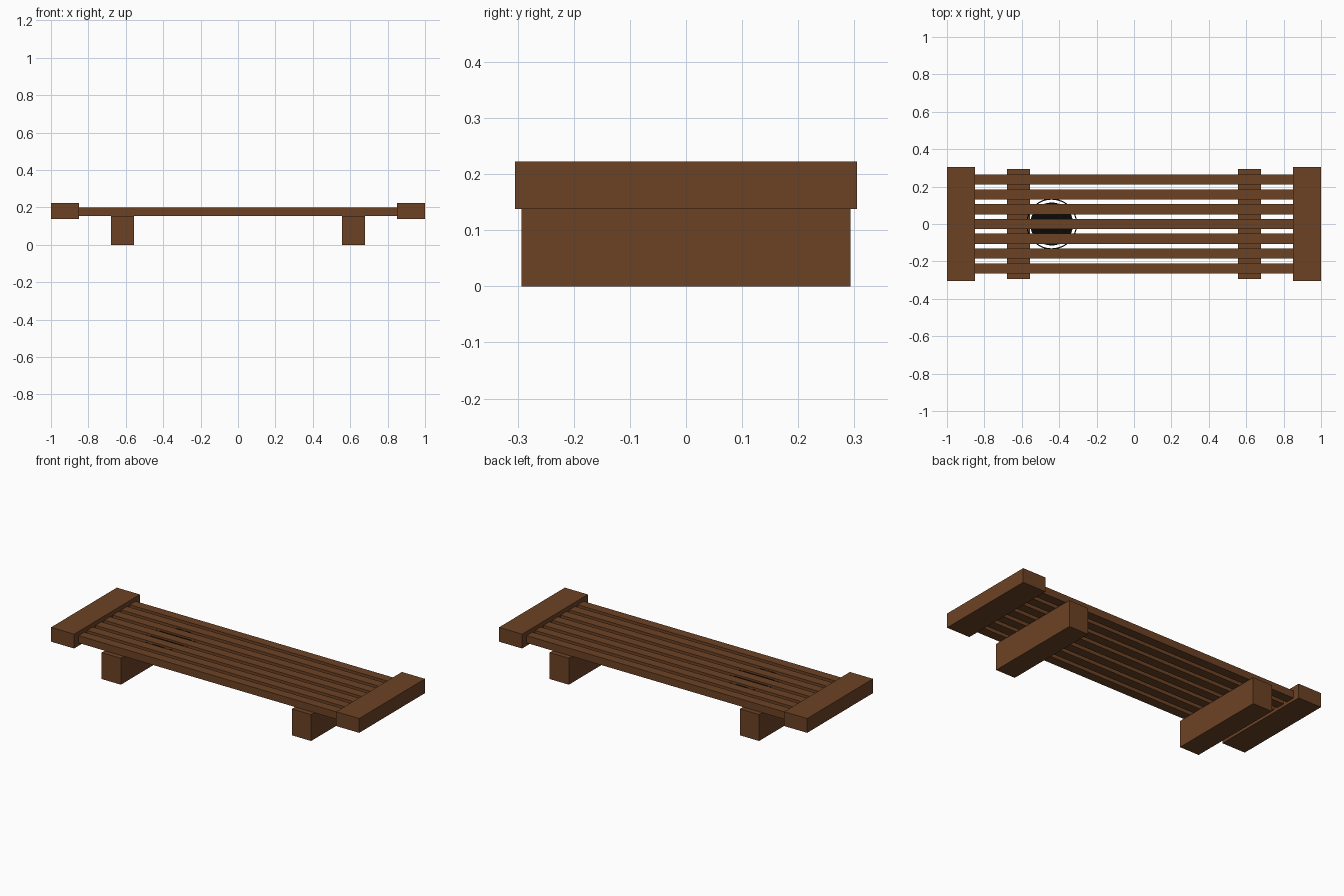
import bpy, bmesh

if "Cube" in bpy.data.objects:
    bpy.data.objects.remove(bpy.data.objects["Cube"], do_unlink=True)


def material(name, color):
    m = bpy.data.materials.new(name)
    m.use_nodes = True
    m.diffuse_color = color
    m.node_tree.nodes["Principled BSDF"].inputs["Base Color"].default_value = color
    return m


wood = material("brown wood", (0.15, 0.055, 0.018, 1))
black = material("black", (0.003, 0.003, 0.003, 1))


def finish(name, bm, mat):
    mesh = bpy.data.meshes.new(name)
    bm.to_mesh(mesh)
    bm.free()
    mesh.materials.append(mat)
    obj = bpy.data.objects.new(name, mesh)
    bpy.context.collection.objects.link(obj)
    return obj


def box(name, low, high):
    bm = bmesh.new()
    bmesh.ops.create_cube(bm, size=1)
    for v in bm.verts:
        v.co = [(a + b) / 2 + c * (b - a) for a, b, c in zip(low, high, v.co)]
    return finish(name, bm, wood)


# End boards and supporting beams
for side, s in (("left", 1), ("right", -1)):
    x0, x1 = sorted((s * 0.85, s))
    box(side + "_end_board", (x0, -0.305, 0.138), (x1, 0.305, 0.222))
    x0, x1 = sorted((s * 0.555, s * 0.68))
    box(side + "_support_beam", (x0, -0.293, 0), (x1, 0.293, 0.155))

# Seven long slats
for i in range(-3, 4):
    y = i * 0.079
    box(f"slat_{i + 4}", (-0.86, y - 0.027, 0.155), (0.86, y + 0.027, 0.198))

# Thin dark emblem set between the slats, showing only in the gaps
bm = bmesh.new()
bmesh.ops.create_circle(bm, cap_ends=True, segments=32, radius=0.115)
finish("dark_disc", bm, black).location = (-0.44, 0, 0.187)

bm = bmesh.new()
rings = [bmesh.ops.create_circle(bm, segments=48, radius=r)["verts"] for r in (0.13, 0.136)]
edges = list(bm.edges)
bmesh.ops.bridge_loops(bm, edges=edges)
bmesh.ops.recalc_face_normals(bm, faces=bm.faces)
finish("dark_ring", bm, black).location = (-0.44, 0, 0.187)
